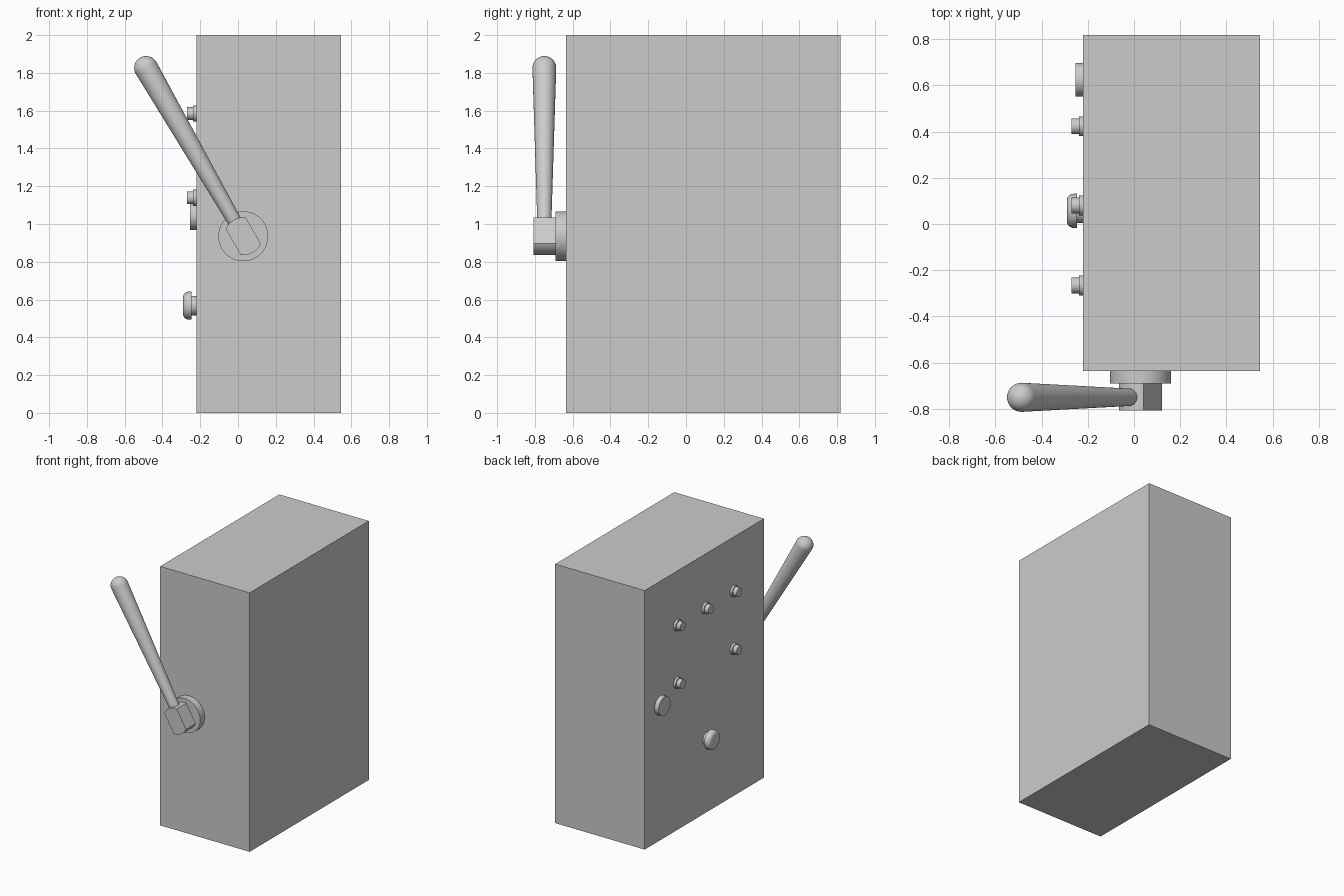
import bpy, bmesh
from math import sin, cos, pi, radians, asin
from mathutils import Vector

if "Cube" in bpy.data.objects:
    bpy.data.objects.remove(bpy.data.objects["Cube"])


def finish(name, bm, smooth=True):
    bmesh.ops.recalc_face_normals(bm, faces=bm.faces[:])
    mesh = bpy.data.meshes.new(name)
    bm.to_mesh(mesh)
    bm.free()
    obj = bpy.data.objects.new(name, mesh)
    bpy.context.collection.objects.link(obj)
    if smooth:
        bpy.ops.object.select_all(action='DESELECT')
        obj.select_set(True)
        bpy.context.view_layer.objects.active = obj
        bpy.ops.object.shade_smooth_by_angle(angle=radians(35))
    return obj


def lathe(name, origin, axis, profile, n=48):
    """Solid of revolution: profile is (radius, height along axis)."""
    bm = bmesh.new()
    turn = Vector((0, 0, 1)).rotation_difference(Vector(axis).normalized())
    rings = []
    for r, h in profile:
        rings.append([bm.verts.new(Vector(origin) + turn @ Vector(
            (r * cos(2 * pi * i / n), r * sin(2 * pi * i / n), h))) for i in range(n)])
    for a, b in zip(rings, rings[1:]):
        for i in range(n):
            j = (i + 1) % n
            bm.faces.new((a[i], a[j], b[j], b[i]))
    bm.faces.new(rings[0])
    bm.faces.new(rings[-1])
    return finish(name, bm)


# Cabinet
X0, X1, Y0, Y1 = -0.22, 0.545, -0.636, 0.818
bm = bmesh.new()
bmesh.ops.create_cube(bm, size=1)
for v in bm.verts:
    v.co = (X1 if v.co.x > 0 else X0, Y1 if v.co.y > 0 else Y0, 2 if v.co.z > 0 else 0)
finish("cabinet", bm, smooth=False)

# Lever collar on the front face
px, pz, tilt = 0.028, 0.935, radians(30)
lathe("lever_collar", (px, Y0, pz), (0, -1, 0), [(0.132, 0), (0.132, 0.054)], 64)

# Lever hub: round boss with two flats parallel to the lever
hub_r, flat = 0.1, 0.061
half = asin(flat / hub_r)
outline = []
for start in (pi / 2, 3 * pi / 2):
    for i in range(17):
        a = start + tilt - half + 2 * half * i / 16
        outline.append((px + hub_r * cos(a), pz + hub_r * sin(a)))
bm = bmesh.new()
face = bm.faces.new([bm.verts.new((x, -0.68, z)) for x, z in outline])
ext = bmesh.ops.extrude_face_region(bm, geom=[face], use_keep_orig=True)
for v in ext["geom"]:
    if isinstance(v, bmesh.types.BMVert):
        v.co.y = -0.807
finish("lever_hub", bm)

# Tapered lever arm with a round tip
tip, tip_r = 1.029, 0.063
arm = [(0.036, 0.04)] + [(tip_r * cos(a), tip + tip_r * sin(a))
                         for a in [pi / 2 * i / 12 for i in range(12)]]
arm.append((0.001, tip + tip_r))
lathe("lever_arm", (px, -0.75, pz), (-sin(tilt), 0, cos(tilt)), arm)

# Small two-step push buttons on the control face
for z, ys in ((1.585, (0.423, 0.08, -0.266)), (1.139, (0.423, -0.266))):
    for y in ys:
        lathe("button_bezel", (X0, y, z), (-1, 0, 0), [(0.043, 0), (0.043, 0.018)])
        lathe("button_cap", (X0, y, z), (-1, 0, 0), [(0.034, 0), (0.034, 0.05)])

# Flat round plate
lathe("round_plate", (X0, 0.624, 1.042), (-1, 0, 0), [(0.073, 0), (0.073, 0.034)])

# Mushroom stop button: stem and rounded head
stop = (X0, 0.057, 0.568)
lathe("stop_stem", stop, (-1, 0, 0), [(0.052, 0), (0.052, 0.03)])
head = [(0.074, 0.027), (0.074, 0.041)]
head += [(0.044 + 0.03 * cos(a), 0.041 + 0.03 * sin(a))
         for a in [pi / 2 * i / 8 for i in range(1, 9)]]
lathe("stop_head", stop, (-1, 0, 0), head)
